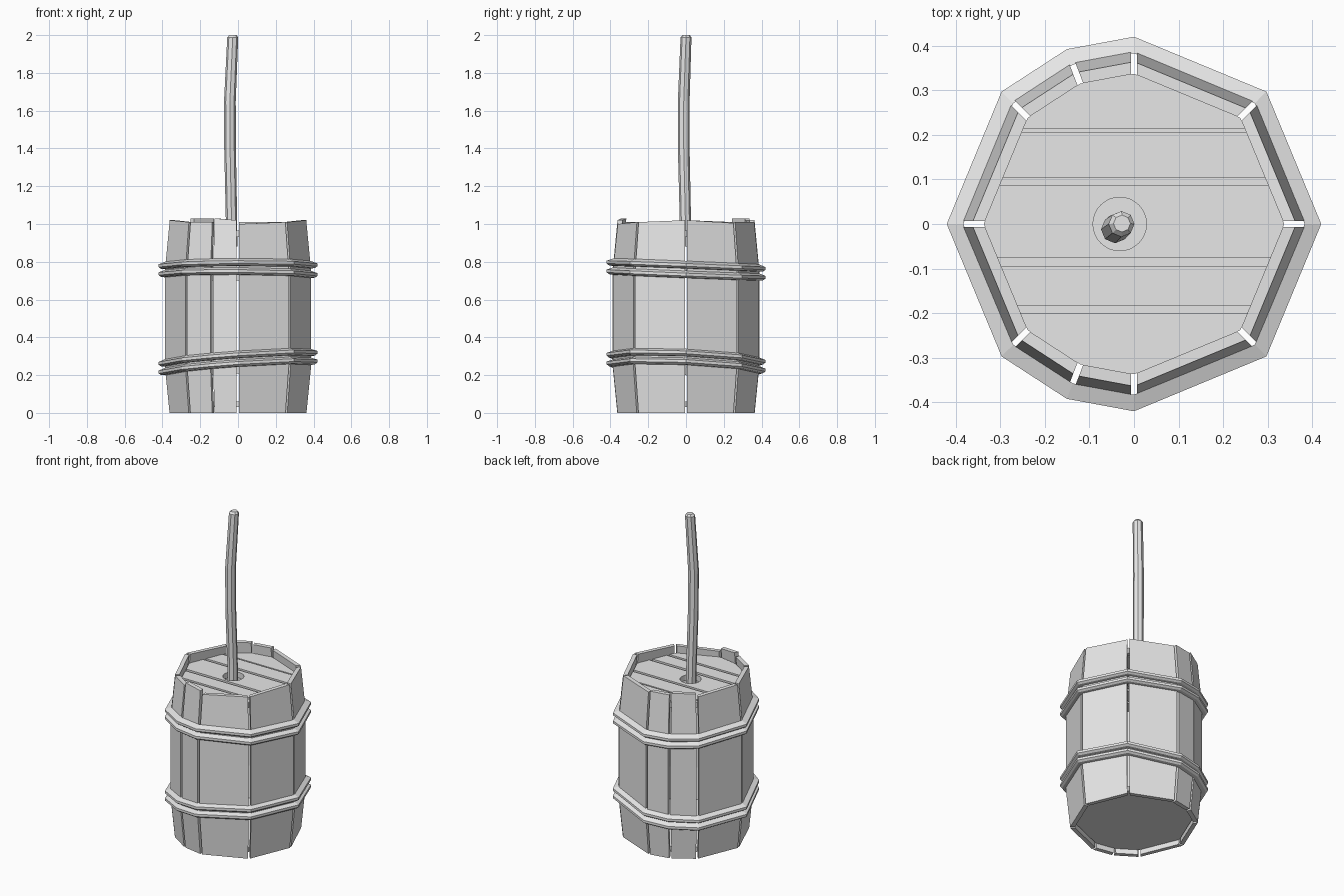
import bpy, bmesh
from math import radians, cos, sin, tau
from mathutils import Vector

if "Cube" in bpy.data.objects:
    bpy.data.objects.remove(bpy.data.objects["Cube"])

grey = bpy.data.materials.new("plain_grey")
grey.use_nodes = True
grey.diffuse_color = (0.8, 0.8, 0.8, 1)
grey.node_tree.nodes["Principled BSDF"].inputs["Base Color"].default_value = grey.diffuse_color

# Corner angles of the barrel, one at each joint between staves
CORNERS = [0, 45, 90, 111, 135, 180, 225, 249, 270, 315]


def polar(r, degrees, z=0.0):
    a = radians(degrees)
    return Vector((r * cos(a), r * sin(a), z))


def finish(name, bm):
    bmesh.ops.recalc_face_normals(bm, faces=bm.faces)
    mesh = bpy.data.meshes.new(name)
    bm.to_mesh(mesh)
    bm.free()
    mesh.materials.append(grey)
    obj = bpy.data.objects.new(name, mesh)
    bpy.context.collection.objects.link(obj)
    return obj


def loft(name, rings, closed=False):
    """Skin a row of equal rings; cap the ends unless the row closes on itself."""
    bm = bmesh.new()
    loops = [[bm.verts.new(p) for p in ring] for ring in rings]
    pairs = list(zip(loops, loops[1:]))
    if closed:
        pairs.append((loops[-1], loops[0]))
    else:
        bm.faces.new(loops[0])
        bm.faces.new(loops[-1])
    for low, high in pairs:
        for i in range(len(low)):
            j = (i + 1) % len(low)
            bm.faces.new((low[i], low[j], high[j], high[i]))
    return finish(name, bm)


# Staves: bulging boards with a thin slot at each corner and uneven tops
PROFILE = [(0, 0.365), (0.25, 0.39), (0.75, 0.39), (1, 0.364)]
TOPS = [(1.02, 1.005), (1.01, 1.01), (1.02, 1.02), (1.03, 1.03), (1.01, 1.02),
        (1.02, 1.01), (1.01, 1.01), (1.03, 1.02), (1.0, 1.01), (1.01, 1.02)]
for n, (start, tops) in enumerate(zip(CORNERS, TOPS)):
    end = (CORNERS + [360])[n + 1]
    along = (polar(1, end) - polar(1, start)).normalized() * 0.007
    rings = []
    for z, r in PROFILE:
        za, zb = tops if z == 1 else (z, z)
        inner = r - 0.027
        rings.append([polar(r, start, za) + along, polar(r, end, zb) - along,
                      polar(inner, end, zb) - along, polar(inner, start, za) + along])
    loft(f"stave_{n + 1}", rings)


# Hoops: tilted bands with sloping upper and lower edges
def hoop(name, z, tilt_x, tilt_y):
    rings = []
    for angle in CORNERS:
        ring = []
        for r, dz in ((0.383, -0.02), (0.408, -0.017), (0.42, -0.008),
                      (0.42, 0.007), (0.383, 0.021)):
            p = polar(r, angle, z + dz)
            p.z += tilt_x * p.x + tilt_y * p.y
            ring.append(p)
        rings.append(ring)
    loft(name, rings, closed=True)


hoop("upper_hoop_top", 0.782, 0.005, -0.04)
hoop("upper_hoop_bottom", 0.735, -0.005, -0.04)
hoop("lower_hoop_top", 0.292, 0.07, -0.045)
hoop("lower_hoop_bottom", 0.246, 0.07, -0.045)


# Round-off boards: barrel outline cut to a strip between two y values
def board(name, y0, y1, z0, z1):
    bm = bmesh.new()
    bm.faces.new([bm.verts.new(polar(0.337, a, z0)) for a in CORNERS])
    for y, side in ((y0, -1), (y1, 1)):
        bmesh.ops.bisect_plane(bm, geom=bm.verts[:] + bm.edges[:] + bm.faces[:],
                               plane_co=(0, y, 0), plane_no=(0, side, 0), clear_outer=True)
    top = bmesh.ops.extrude_face_region(bm, geom=bm.faces[:])["geom"]
    bmesh.ops.translate(bm, vec=(0, 0, z1 - z0),
                        verts=[g for g in top if isinstance(g, bmesh.types.BMVert)])
    return finish(name, bm)


board("barrel_bottom", -1, 1, 0.03, 0.06)
planks = [board(f"lid_plank_{n + 1}", y0, y1, 0.93, 0.965) for n, (y0, y1) in enumerate(
    [(-1, -0.2), (-0.183, -0.095), (-0.075, 0.086), (0.104, 0.205), (0.214, 1)])]


def circle(r, sides, x, y, z):
    return [Vector((x, y, z)) + polar(r, 360 * i / sides) for i in range(sides)]


# Hole in the middle plank for the handle
cutter = loft("hole_cutter", [circle(0.06, 32, -0.032, 0, z) for z in (0.85, 1.05)])
cutter.hide_render = True
cut = planks[2].modifiers.new("hole", "BOOLEAN")
cut.operation = 'DIFFERENCE'
cut.solver = 'EXACT'
cut.object = cutter
bpy.context.view_layer.objects.active = planks[2]
bpy.ops.object.modifier_apply(modifier="hole")
bpy.data.objects.remove(cutter)

# Handle: slightly crooked eight-sided stick with a blunt tip
loft("handle", [circle(r, 8, x, y, z) for r, x, y, z in (
    (0.03, -0.033, -0.003, 0.88), (0.03, -0.035, -0.004, 1.05),
    (0.031, -0.042, -0.012, 1.4), (0.031, -0.043, -0.012, 1.65),
    (0.029, -0.028, 0.0, 1.988), (0.019, -0.027, 0.001, 2.0))])
